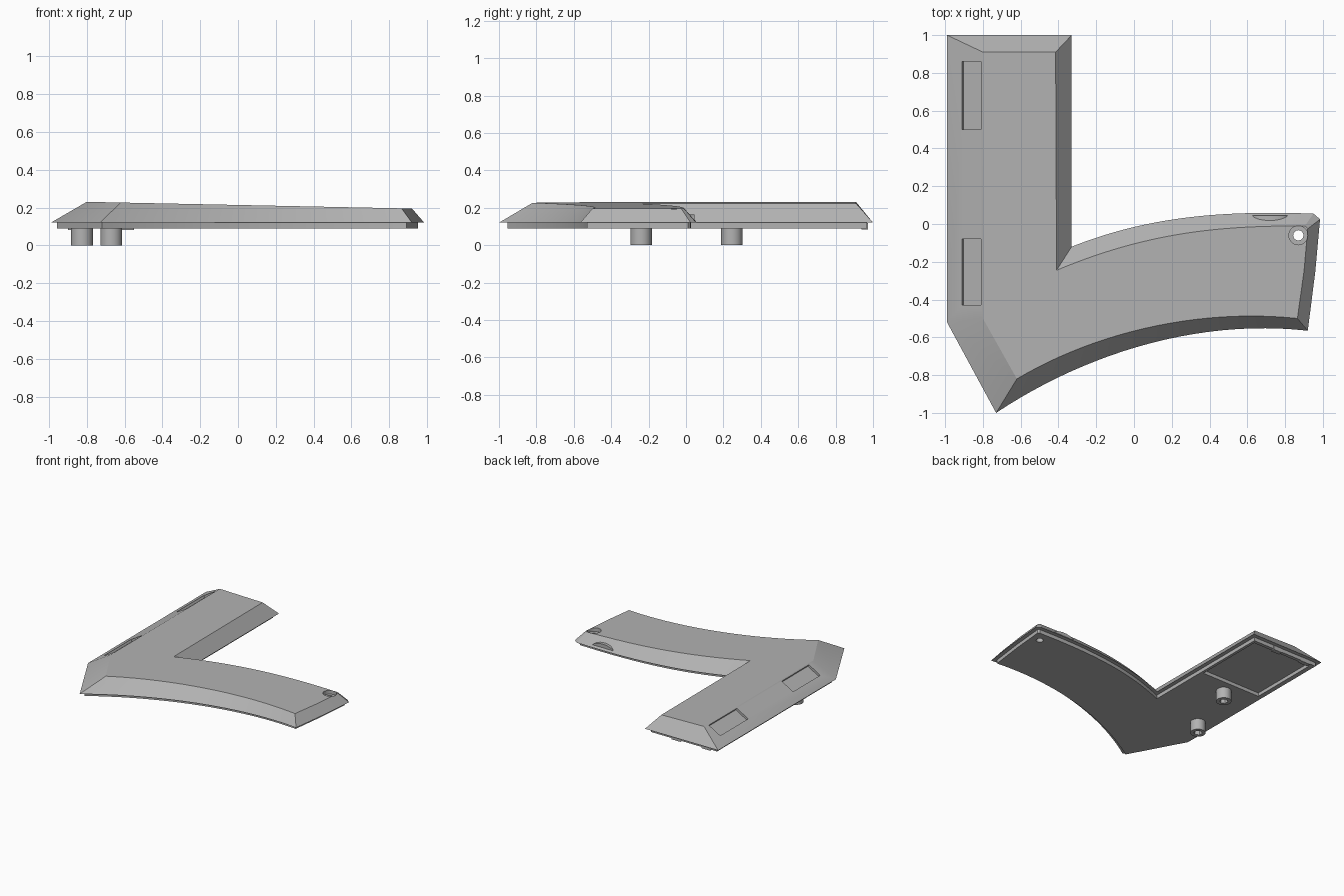
import bpy
import bmesh
import math
from mathutils import Vector, Matrix
from mathutils.geometry import interpolate_bezier

if "Cube" in bpy.data.objects:
    bpy.data.objects.remove(bpy.data.objects["Cube"], do_unlink=True)

grey = bpy.data.materials.new("matte_grey")
grey.use_nodes = True
colour = (0.45, 0.45, 0.45, 1)
grey.diffuse_color = colour
grey.node_tree.nodes["Principled BSDF"].inputs["Base Color"].default_value = colour

EDGE, BASE, LIP = 0.12, 0.09, 0.032


def add_object(name, bm):
    bmesh.ops.recalc_face_normals(bm, faces=bm.faces)
    mesh = bpy.data.meshes.new(name)
    bm.to_mesh(mesh)
    bm.free()
    mesh.materials.append(grey)
    obj = bpy.data.objects.new(name, mesh)
    bpy.context.collection.objects.link(obj)
    return obj


def box(name, centre, size, tilt=0):
    bm = bmesh.new()
    place = Matrix.Translation(centre) @ Matrix.Rotation(tilt, 4, "Y")
    bmesh.ops.create_cube(bm, size=1, matrix=place @ Matrix.Diagonal((*size, 1)))
    return add_object(name, bm)


def cylinder(name, x, y, low, high, radius, sides=32):
    bm = bmesh.new()
    bmesh.ops.create_cone(bm, cap_ends=True, segments=sides, radius1=radius,
                          radius2=radius, depth=high - low,
                          matrix=Matrix.Translation((x, y, (low + high) / 2)))
    return add_object(name, bm)


def cut(obj, cutter):
    cutter.hide_render = True
    mod = obj.modifiers.new("cut", "BOOLEAN")
    mod.operation, mod.solver, mod.object = "DIFFERENCE", "EXACT", cutter
    bpy.context.view_layer.objects.active = obj
    bpy.ops.object.modifier_apply(modifier=mod.name)
    bpy.data.objects.remove(cutter, do_unlink=True)


def smooth(obj):
    bpy.ops.object.select_all(action="DESELECT")
    obj.select_set(True)
    bpy.context.view_layer.objects.active = obj
    bpy.ops.object.shade_smooth_by_angle(angle=math.radians(20))


def curve(*points):
    return [p.to_2d() for p in interpolate_bezier(*[Vector((*p, 0)) for p in points], 24)]


def inset(loop, distance):
    # Mitred inward offset of a counter-clockwise outline
    result = []
    for i, p in enumerate(loop):
        a = (p - loop[i - 1]).normalized()
        b = (loop[(i + 1) % len(loop)] - p).normalized()
        na, nb = Vector((-a.y, a.x)), Vector((-b.y, b.x))
        result.append(p + (na + nb) * distance / (1 + na.dot(nb)))
    return result


# Outlines of the widest edge and of the top face, point for point
outer = ([Vector((-0.99, -0.52))]
         + curve((-0.73, -1), (-0.25, -0.68), (0.35, -0.5), (0.92, -0.565))
         + [Vector((0.96, -0.25)), Vector((0.985, 0.025))]
         + curve((0.95, 0.055), (0.5, 0.07), (0.1, 0.05), (-0.33, -0.12))
         + [Vector((-0.33, 1)), Vector((-0.99, 1))])
top = ([Vector((-0.8, -0.5))]
       + curve((-0.62, -0.82), (-0.2, -0.57), (0.35, -0.445), (0.865, -0.5))
       + [Vector((0.9, -0.25)), Vector((0.92, -0.025))]
       + curve((0.905, -0.01), (0.5, -0.01), (0.1, -0.03), (-0.41, -0.245))
       + [Vector((-0.415, 0.91)), Vector((-0.8, 0.91))])
lip = inset(outer, LIP)

# Body: stepped base lip, sloping rim and gently falling top
bm = bmesh.new()
rings = [[bm.verts.new((p.x, p.y, z)) for p in loop]
         for loop, z in ((lip, BASE), (lip, EDGE), (outer, EDGE))]
rings.append([bm.verts.new((p.x, p.y, 0.2136 - 0.0206 * p.x)) for p in top])
count = len(outer)
for low, high in zip(rings, rings[1:]):
    for i in range(count):
        j = (i + 1) % count
        bm.faces.new((low[i], low[j], high[j], high[i]))
caps = [bm.faces.new(rings[0][::-1]), bm.faces.new(rings[-1])]
bmesh.ops.triangulate(bm, faces=caps)
body = add_object("body", bm)

# Shallow compartment under the straight arm
cut(body, box("compartment_cutter", (-0.652, 0.645, 0.068), (0.535, 0.59, 0.1)))

# Two slots in the long sloping side
slope = math.atan2(0.11, 0.19)
for y, length in ((0.68, 0.36), (-0.255, 0.35)):
    cut(body, box("slot_cutter", (-0.86, y, 0.195), (0.118, length, 0.035), -slope))

# Counterbored hole at the tip of the curved arm
cut(body, cylinder("counterbore_cutter", 0.87, -0.06, 0.165, 0.3, 0.05))
cut(body, cylinder("hole_cutter", 0.87, -0.06, 0, 0.3, 0.027))
smooth(body)

# Hollow posts underneath
for name, x, y in (("front_post", -0.825, -0.24), ("back_post", -0.67, 0.245)):
    post = cylinder(name, x, y, 0, BASE + 0.01, 0.057)
    cut(post, cylinder("post_bore_cutter", x, y, -0.05, 0.07, 0.032, 6))
    smooth(post)

# Rounded thumb tab on the back of the curved arm
bm = bmesh.new()
arc = [(0.72 + 0.1 * math.cos(math.pi * i / 16), EDGE + 0.045 * math.sin(math.pi * i / 16))
       for i in range(17)]
face = bm.faces.new([bm.verts.new((x, 0.045, z)) for x, z in arc])
extruded = bmesh.ops.extrude_face_region(bm, geom=[face])["geom"]
bmesh.ops.translate(bm, vec=(0, -0.045, 0),
                    verts=[v for v in extruded if isinstance(v, bmesh.types.BMVert)])
smooth(add_object("thumb_tab", bm))

# Small catches on the end of the straight arm
for name, x in (("left_catch", -0.59), ("right_catch", -0.86)):
    box(name, (x, 0.955, 0.1), (0.08, 0.035, 0.035))
